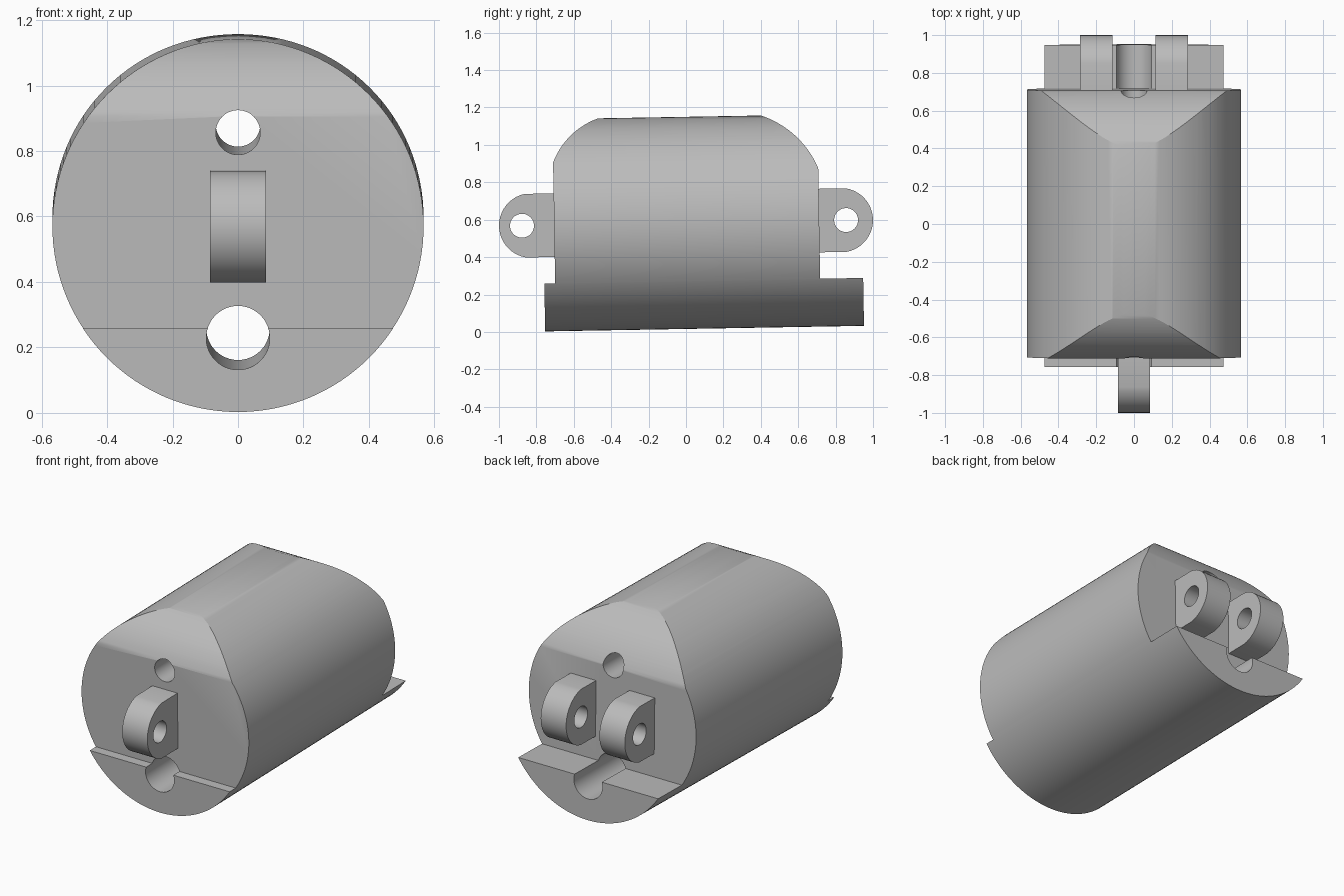
import bpy, bmesh, math
from mathutils import Matrix, Vector

cube = bpy.data.objects.get("Cube")
if cube:
    bpy.data.objects.remove(cube, do_unlink=True)

RADIUS = 0.567
AXIS_Z = 0.583
TILT = math.radians(1)

grey = bpy.data.materials.new("plain grey")
grey.use_nodes = True
colour = (0.5, 0.5, 0.5, 1)
grey.diffuse_color = colour
grey.node_tree.nodes["Principled BSDF"].inputs["Base Color"].default_value = colour


def add_object(name, bm):
    bmesh.ops.recalc_face_normals(bm, faces=bm.faces)
    mesh = bpy.data.meshes.new(name)
    bm.to_mesh(mesh)
    bm.free()
    mesh.materials.append(grey)
    obj = bpy.data.objects.new(name, mesh)
    bpy.context.collection.objects.link(obj)
    return obj


def prism(name, profile, x0, x1):
    """Side profile of (y, z) points extruded along x."""
    bm = bmesh.new()
    face = bm.faces.new([bm.verts.new((x0, y, z)) for y, z in profile])
    out = bmesh.ops.extrude_face_region(bm, geom=[face])
    moved = [v for v in out["geom"] if isinstance(v, bmesh.types.BMVert)]
    bmesh.ops.translate(bm, verts=moved, vec=(x1 - x0, 0, 0))
    return add_object(name, bm)


def cylinder(name, radius, length, centre, axis, sides):
    bm = bmesh.new()
    turn = Matrix.Rotation(math.pi / 2, 4, "X" if axis == "Y" else "Y")
    bmesh.ops.create_cone(bm, cap_ends=True, segments=sides, radius1=radius,
                          radius2=radius, depth=length,
                          matrix=Matrix.Translation(centre) @ turn)
    return add_object(name, bm)


def combine(obj, tool, operation):
    mod = obj.modifiers.new("cut", "BOOLEAN")
    mod.object, mod.operation, mod.solver = tool, operation, "EXACT"
    bpy.context.view_layer.objects.active = obj
    bpy.ops.object.modifier_apply(modifier=mod.name)
    bpy.data.objects.remove(tool, do_unlink=True)


def arc(start, end, sagitta, steps=20):
    """Arc between two points, bulging to the left of the direction of travel."""
    a, b = Vector(start), Vector(end)
    chord = b - a
    left = Vector((-chord.y, chord.x)).normalized()
    half = chord.length / 2
    r = (half * half + sagitta * sagitta) / (2 * sagitta)
    centre = (a + b) / 2 + left * (sagitta - r)
    sweep = 2 * math.atan2(half, r - sagitta)
    first = math.atan2(a.y - centre.y, a.x - centre.x)
    return [(centre.x + r * math.cos(first - sweep * i / steps),
             centre.y + r * math.sin(first - sweep * i / steps))
            for i in range(steps + 1)]


# Body: stepped side profile with rounded upper corners, trimmed to a cylinder
step, low = -0.311, -0.7
profile = [(-0.763, low), (-0.763, step), (-0.705, step)]
profile += arc((-0.705, 0.335), (-0.46, RADIUS), 0.037)
profile += arc((0.41, RADIUS), (0.712, 0.28), 0.045)
profile += [(0.712, step), (0.942, step), (0.942, low)]
body = prism("body", profile, -0.7, 0.7)
combine(body, cylinder("round", RADIUS, 3, (0, 0, 0), "Y", 128), "INTERSECT")

# Lengthwise bores
for z, r in ((0.286, 0.068), (-0.341, 0.097)):
    combine(body, cylinder("bore", r, 3, (0, 0, z), "Y", 48), "DIFFERENCE")


# Hinge lugs with pin holes
def lug(name, side, x0, x1, flat_end, hole_y):
    h = 0.17
    curve = arc((flat_end, h), (flat_end, -h), 1 - flat_end)
    outline = [(0.69, h)] + curve + [(0.69, -h)]
    obj = prism(name, [(side * y, z) for y, z in outline], x0, x1)
    combine(obj, cylinder("pin", 0.064, 2, (0, side * hole_y, 0), "X", 40), "DIFFERENCE")
    return obj


parts = [body,
         lug("front_lug", -1, -0.085, 0.085, 0.86, 0.877),
         lug("back_left_lug", 1, 0.113, 0.285, 0.855, 0.856),
         lug("back_right_lug", 1, -0.285, -0.113, 0.855, 0.856)]

# Slight upward tilt toward the back, smooth rounds with sharp edges
for obj in parts:
    obj.location.z = AXIS_Z
    obj.rotation_euler.x = TILT
    bpy.ops.object.select_all(action="DESELECT")
    obj.select_set(True)
    bpy.context.view_layer.objects.active = obj
    bpy.ops.object.shade_smooth_by_angle(angle=math.radians(25))
